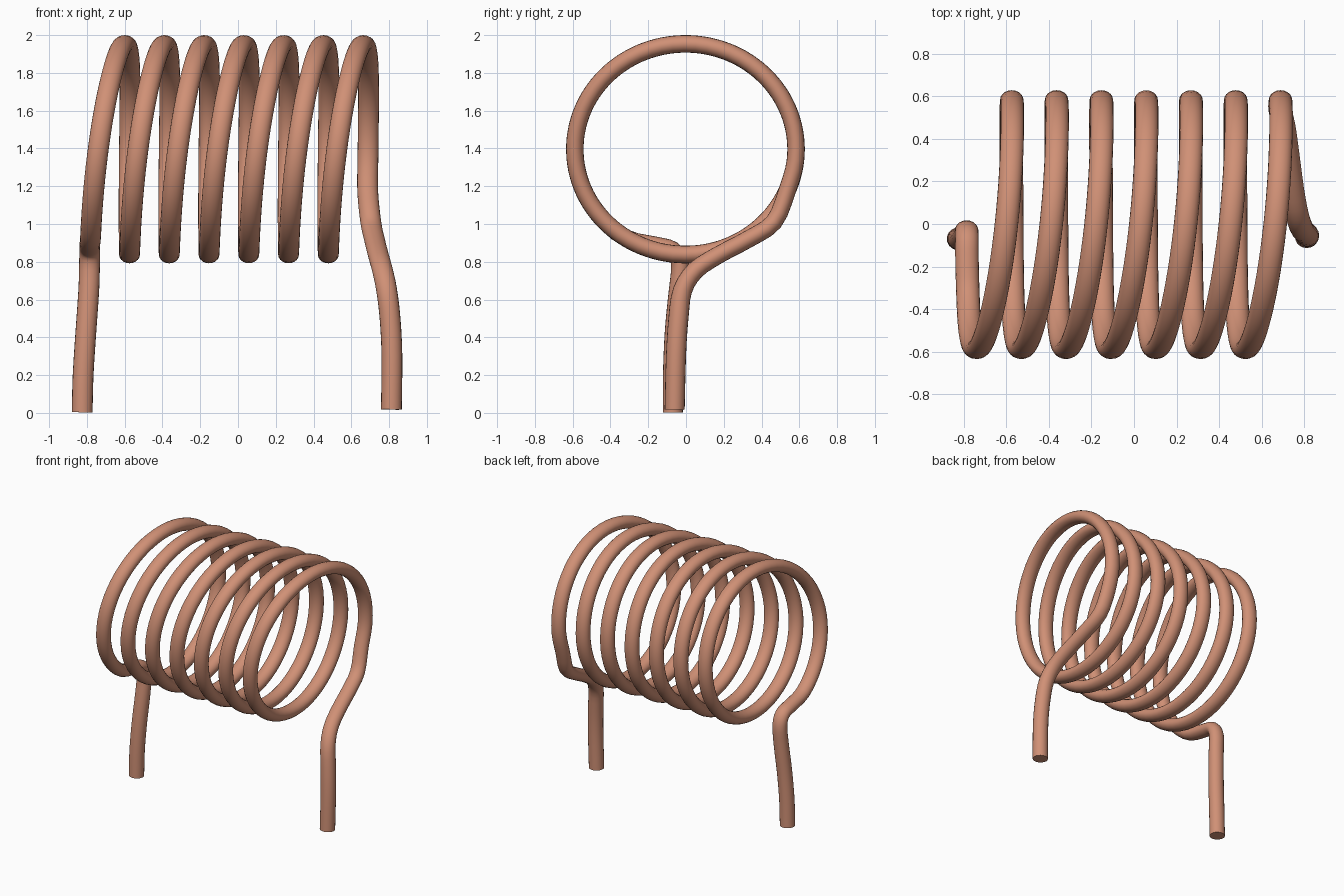
import bpy, bmesh, math
from mathutils import Vector

if "Cube" in bpy.data.objects:
    bpy.data.objects.remove(bpy.data.objects["Cube"])

SIDES = 20
PITCH = 0.2105
TAU = 2 * math.pi

copper = bpy.data.materials.new("copper")
copper.diffuse_color = (0.63, 0.28, 0.18, 1)
copper.use_nodes = True
copper.node_tree.nodes["Principled BSDF"].inputs["Base Color"].default_value = copper.diffuse_color


def coil_point(t):
    """Point on the coil after t turns, starting at the bottom and rising at the front."""
    a = TAU * t
    lean = 0.1485 - 0.19 * math.cos(a) - 0.143 * math.sin(a) + 0.0415 * math.cos(2 * a)
    return Vector((-0.785 + PITCH * (t + lean),
                   -0.003 - 0.586 * math.sin(a),
                   1.396 - 0.558 * math.cos(a)))


def smooth_path(points, steps):
    """Catmull-Rom curve through the points."""
    p = [2 * points[0] - points[1]] + points + [2 * points[-1] - points[-2]]
    path = []
    for i in range(1, len(p) - 2):
        a, b, c, d = p[i - 1:i + 3]
        for k in range(steps):
            u = k / steps
            path.append(0.5 * (2 * b + (c - a) * u + (2 * a - 5 * b + 4 * c - d) * u * u
                               + (3 * b - a - 3 * c + d) * u ** 3))
    return path + [points[-1]]


# Path: left leg, seven turns, right leg
left_leg = [Vector(v) for v in ((-0.825, -0.07, 0.003), (-0.82, -0.069, 0.2),
                                (-0.806, -0.06, 0.42), (-0.79, -0.04, 0.65),
                                (-0.786, -0.032, 0.79), (-0.785, -0.07, 0.862),
                                (-0.785, -0.16, 0.887))]
right_leg = [Vector(v) for v in ((0.703, 0.465, 1.01), (0.722, 0.33, 0.92),
                                 (0.743, 0.17, 0.835), (0.765, 0.05, 0.755),
                                 (0.787, -0.018, 0.65), (0.805, -0.04, 0.5),
                                 (0.815, -0.053, 0.3), (0.812, -0.06, 0.018))]
t0, t1, n = 0.09, 6.815, 135
turns = [coil_point(t0 + (t1 - t0) * i / n) for i in range(n + 1)]
path = smooth_path(left_leg + turns + right_leg, 3)

# Sweep a slightly flattened tube along the path
bm = bmesh.new()
rings = []
for i, p in enumerate(path):
    tangent = (path[min(i + 1, len(path) - 1)] - path[max(i - 1, 0)]).normalized()
    axial = Vector((1, 0, 0))
    axial = (axial - tangent * axial.dot(tangent)).normalized()
    radial = tangent.cross(axial)
    depth = 0.046 + 0.007 * min(1, max(0, (0.85 - p.z) / 0.3))
    rings.append([bm.verts.new(p + axial * 0.055 * math.cos(TAU * k / SIDES)
                               + radial * depth * math.sin(TAU * k / SIDES))
                  for k in range(SIDES)])
for r, s in zip(rings, rings[1:]):
    for k in range(SIDES):
        j = (k + 1) % SIDES
        bm.faces.new((r[k], r[j], s[j], s[k]))
bm.faces.new(rings[0][::-1])
bm.faces.new(rings[-1])
bmesh.ops.recalc_face_normals(bm, faces=bm.faces)

mesh = bpy.data.meshes.new("coil_wire")
bm.to_mesh(mesh)
bm.free()
mesh.materials.append(copper)
wire = bpy.data.objects.new("coil_wire", mesh)
bpy.context.collection.objects.link(wire)
bpy.context.view_layer.objects.active = wire
wire.select_set(True)
bpy.ops.object.shade_smooth_by_angle(angle=math.radians(40))
